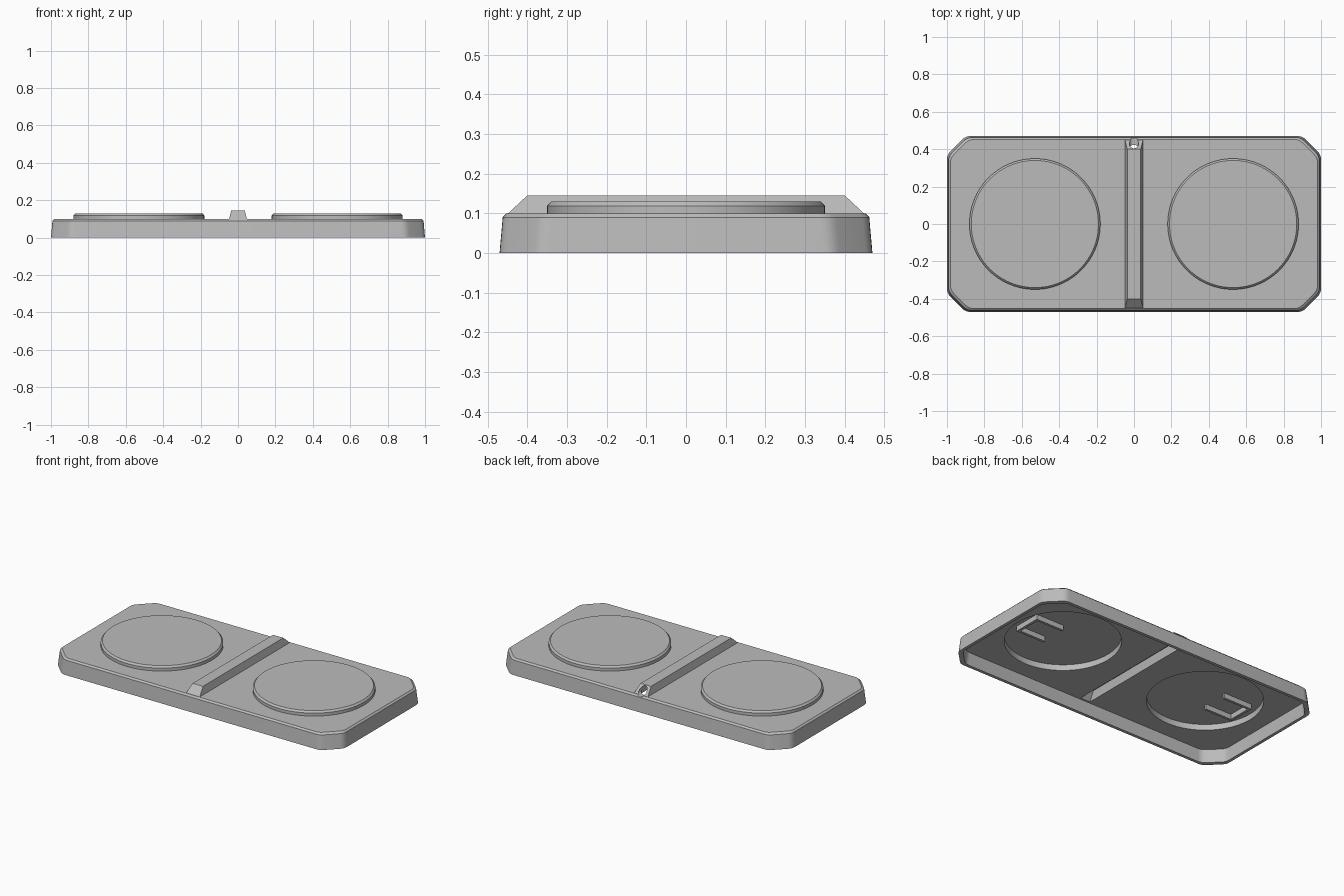
import bpy, bmesh, math
from mathutils import Vector

if "Cube" in bpy.data.objects:
    bpy.data.objects.remove(bpy.data.objects["Cube"], do_unlink=True)

grey = bpy.data.materials.new("plain grey")
grey.use_nodes = True
grey.diffuse_color = (0.5, 0.5, 0.5, 1)
grey.node_tree.nodes["Principled BSDF"].inputs["Base Color"].default_value = (0.5, 0.5, 0.5, 1)


def rect(hx, hy):
    return [(-hx, -hy), (hx, -hy), (hx, hy), (-hx, hy)]


def circle(r, cx=0, n=96):
    return [(cx + r * math.cos(math.tau * i / n), r * math.sin(math.tau * i / n)) for i in range(n)]


def cut_corner(hx, hy, cut=0.1, soft=0.025, steps=4):
    """Rectangle with chamfered corners, each corner point slightly rounded."""
    pts = []
    for sx, sy in ((1, 1), (-1, 1), (-1, -1), (1, -1)):
        pair = [Vector((sx * hx, sy * (hy - cut))), Vector((sx * (hx - cut), sy * hy))]
        pts += pair if sx == sy else pair[::-1]
    out = []
    for i, p in enumerate(pts):
        a = p + (pts[i - 1] - p).normalized() * soft
        b = p + (pts[(i + 1) % len(pts)] - p).normalized() * soft
        for k in range(steps + 1):
            t = k / steps
            out.append(tuple(a * (1 - t) ** 2 + p * 2 * t * (1 - t) + b * t * t))
    return out


def loft(name, levels):
    """Closed solid through (z, outline) levels."""
    bm = bmesh.new()
    rings = [[bm.verts.new((x, y, z)) for x, y in outline] for z, outline in levels]
    n = len(rings[0])
    for lo, hi in zip(rings, rings[1:]):
        for i in range(n):
            j = (i + 1) % n
            bm.faces.new((lo[i], lo[j], hi[j], hi[i]))
    bm.faces.new(rings[0][::-1])
    bm.faces.new(rings[-1])
    bmesh.ops.recalc_face_normals(bm, faces=bm.faces)
    me = bpy.data.meshes.new(name)
    bm.to_mesh(me)
    bm.free()
    me.materials.append(grey)
    ob = bpy.data.objects.new(name, me)
    bpy.context.collection.objects.link(ob)
    return ob


def combine(target, other, operation):
    mod = target.modifiers.new("combine", "BOOLEAN")
    mod.operation, mod.solver, mod.object = operation, "EXACT", other
    bpy.context.view_layer.objects.active = target
    bpy.ops.object.modifier_apply(modifier=mod.name)
    bpy.data.objects.remove(other, do_unlink=True)


def finish(ob):
    bpy.ops.object.select_all(action="DESELECT")
    ob.select_set(True)
    bpy.context.view_layer.objects.active = ob
    bpy.ops.object.shade_smooth_by_angle(angle=math.radians(25))


# Tray body with tapered sides and a chamfered top rim
tray = loft("tray", [(0, cut_corner(1, 0.47)), (0.09, cut_corner(0.992, 0.462)),
                     (0.1, cut_corner(0.982, 0.452))])

# Raised round pads and the central divider
for x in (-0.53, 0.53):
    combine(tray, loft("pad", [(0.09, circle(0.35, x)), (0.119, circle(0.35, x)),
                               (0.13, circle(0.34, x))]), "UNION")
combine(tray, loft("divider", [(0.09, rect(0.05, 0.459)), (0.145, rect(0.036, 0.4))]), "UNION")

# Hollow underside, following the pads and the divider
combine(tray, loft("hollow", [(-0.02, cut_corner(0.982, 0.452)), (0.08, cut_corner(0.974, 0.444))]), "DIFFERENCE")
for x in (-0.53, 0.53):
    combine(tray, loft("pad_hollow", [(0.07, circle(0.335, x)), (0.117, circle(0.335, x))]), "DIFFERENCE")
combine(tray, loft("divider_hollow", [(0.07, rect(0.037, 0.442)), (0.13, rect(0.023, 0.388))]), "DIFFERENCE")

# Cable hole through the back slope of the divider
hole = loft("cable_hole", [(-0.06, circle(0.025, n=32)), (0.06, circle(0.025, n=32))])
hole.rotation_euler.x = math.pi / 2
hole.location = (0, 0.44, 0.116)
bpy.context.view_layer.update()
combine(tray, hole, "DIFFERENCE")
finish(tray)

# U-shaped ribs under the pads, open towards the middle
for side, label in ((1, "left"), (-1, "right")):
    inner, outer, half, w = 0.6, 0.8, 0.09, 0.016
    path = [(inner, -half), (outer, -half), (outer, half), (inner, half),
            (inner, half - w), (outer - w, half - w), (outer - w, w - half), (inner, w - half)]
    outline = [(side * x, y) for x, y in path]
    finish(loft(label + "_rib", [(0.085, outline), (0.12, outline)]))
